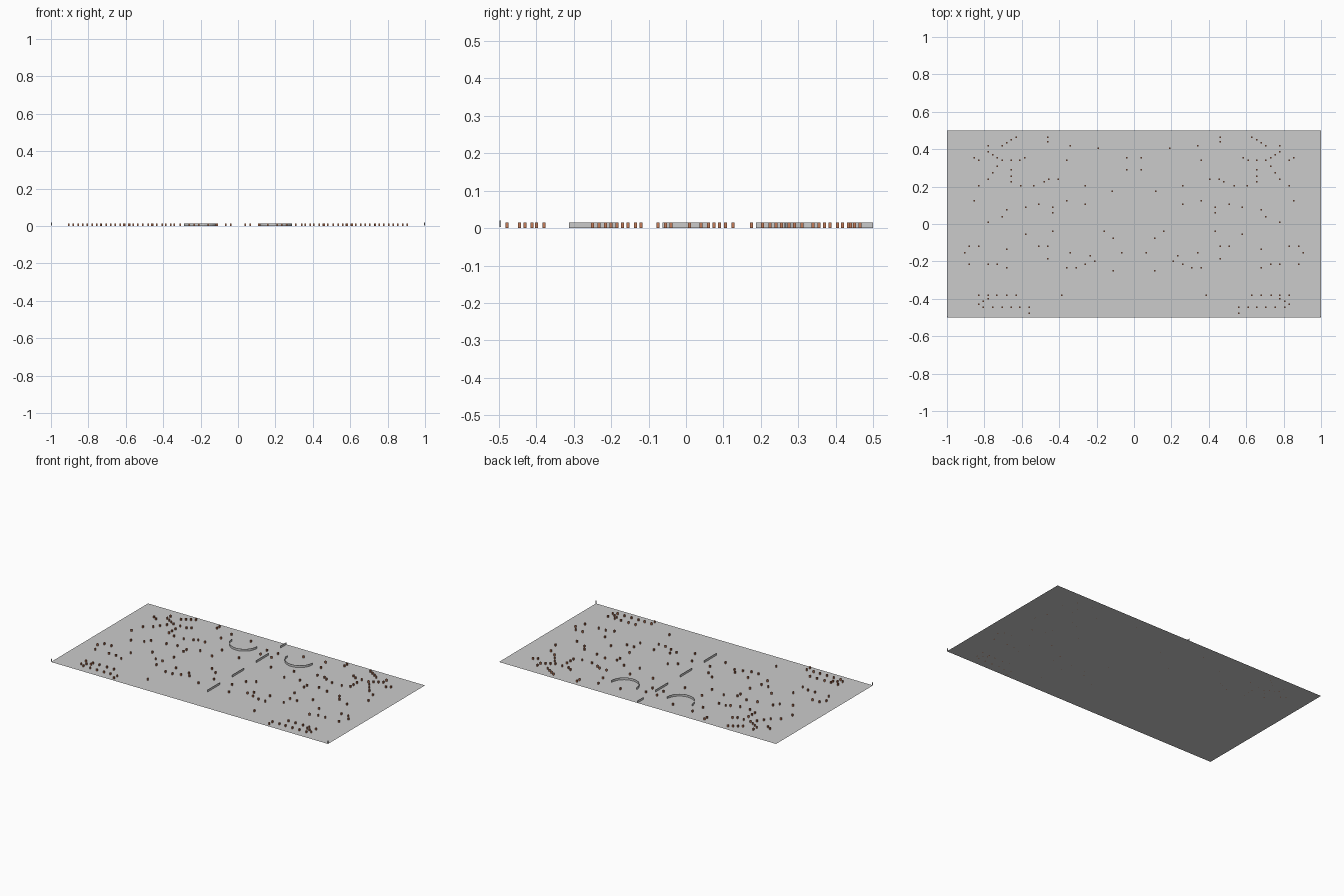
import bpy, bmesh, math
from mathutils import Matrix

if "Cube" in bpy.data.objects:
    bpy.data.objects.remove(bpy.data.objects["Cube"])

H = 0.0145   # height of low fixtures
PEG = 0.008  # peg width


def finish(name, bm, color=None):
    me = bpy.data.meshes.new(name)
    bm.to_mesh(me)
    bm.free()
    ob = bpy.data.objects.new(name, me)
    bpy.context.collection.objects.link(ob)
    if color:
        m = bpy.data.materials.new(name + "_color")
        m.diffuse_color = color
        m.use_nodes = True
        m.node_tree.nodes["Principled BSDF"].inputs["Base Color"].default_value = m.diffuse_color
        me.materials.append(m)
    return ob


def box(bm, x, y, z0, z1, w):
    mat = Matrix.Translation((x, y, (z0 + z1) / 2)) @ Matrix.Diagonal((w, w, z1 - z0, 1))
    bmesh.ops.create_cube(bm, size=1, matrix=mat)


def ribbon(bm, pts):
    lo = [bm.verts.new((x, y, 0)) for x, y in pts]
    hi = [bm.verts.new((x, y, H)) for x, y in pts]
    for i in range(len(pts) - 1):
        bm.faces.new((lo[i], lo[i + 1], hi[i + 1], hi[i]))


# flat field sheet
bm = bmesh.new()
bmesh.ops.create_grid(bm, x_segments=1, y_segments=1, size=1,
                      matrix=Matrix.Diagonal((1, 0.5, 1, 1)))
finish("field", bm)

# pegs, row by row (y: distances from centre line), mirrored across x
upper = {
    .465: [.63, .46], .45: [.655], .44: [.46], .435: [.68], .418: [.705, .78, .34],
    .405: [.19], .385: [.78], .37: [.755], .355: [.855, .73, .585, .04],
    .34: [.83, .705, .655, .61, .36], .31: [.73], .29: [.655, .04],
    .275: [.755], .255: [.655], .24: [.78, .405, .455], .225: [.655, .48],
    .205: [.83, .605, .535, .26], .175: [.115],
}
middle = {
    .125: [.855, .36], .105: [.51, .26], .09: [.58, .435], .075: [.68], .06: [.435],
    .04: [.705], .01: [.78], -.04: [.435, .16], -.055: [.58], -.075: [.11],
    -.12: [.88, .83, .51, .46], -.135: [.68], -.155: [.905, .34, .065],
    -.17: [.235], -.185: [.46], -.2: [.21],
    -.215: [.88, .78, .73, .26], -.233: [.68, .36, .31], -.25: [.11],
}
lower = {
    -.38: [.83, .78, .735, .68, .63, .385], -.4: [.78], -.412: [.805], -.43: [.83],
    -.445: [.805, .755, .705, .655, .61, .56], -.478: [.56],
}
for name, rows in (("upper_pegs", upper), ("middle_pegs", middle), ("lower_pegs", lower)):
    bm = bmesh.new()
    for y, xs in rows.items():
        for x in xs:
            for s in (-1, 1):
                box(bm, s * x, y, 0, H, PEG)
    finish(name, bm, (0.55, 0.2, 0.1, 1))

# dashed upright strips along the centre line
bm = bmesh.new()
for y0, y1 in ((-.3125, -.1875), (-.0625, .0625), (.1875, .3125), (.4375, .5)):
    ribbon(bm, [(0, y0), (0, y1)])
finish("centre_strips", bm)

# two curved upright strips
for s, name in ((-1, "left_arc_strip"), (1, "right_arc_strip")):
    bm = bmesh.new()
    ribbon(bm, [(s * .2 + .09 * math.cos(a), .353 + .09 * math.sin(a))
                for a in (math.pi + math.pi * i / 16 for i in range(17))])
    finish(name, bm)

# small front corner posts
bm = bmesh.new()
for s in (-1, 1):
    box(bm, s * .997, -.497, 0.003, .02, .004)
finish("corner_posts", bm)
